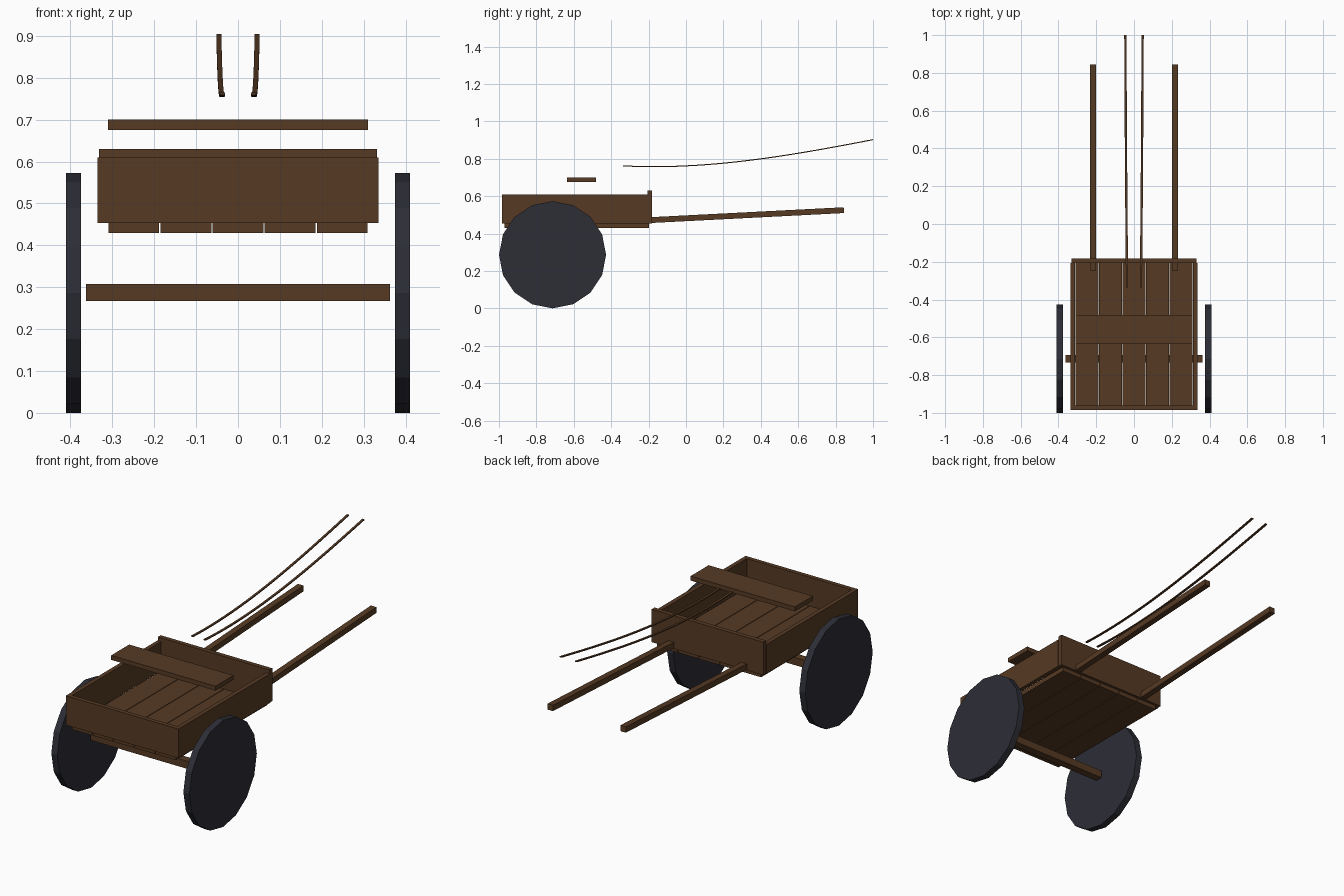
import bpy, bmesh, math
from mathutils import Vector

if "Cube" in bpy.data.objects:
    bpy.data.objects.remove(bpy.data.objects["Cube"])


def material(name, rgb):
    m = bpy.data.materials.new(name)
    m.diffuse_color = (*rgb, 1)
    m.use_nodes = True
    m.node_tree.nodes["Principled BSDF"].inputs["Base Color"].default_value = m.diffuse_color
    return m


WOOD = material("brown wood", (0.093, 0.042, 0.017))
DARK = material("dark wheel grey", (0.026, 0.027, 0.037))


def finish(name, bm, mat):
    bmesh.ops.recalc_face_normals(bm, faces=bm.faces)
    me = bpy.data.meshes.new(name)
    bm.to_mesh(me)
    bm.free()
    me.materials.append(mat)
    ob = bpy.data.objects.new(name, me)
    bpy.context.collection.objects.link(ob)
    return ob


def box(name, x, y, z, mat=WOOD):
    """Box from (min, max) ranges."""
    bm = bmesh.new()
    bmesh.ops.create_cube(bm, size=1)
    for v in bm.verts:
        v.co = [r[0] if c < 0 else r[1] for r, c in zip((x, y, z), v.co)]
    return finish(name, bm, mat)


def sweep(name, path, width, height, mat=WOOD):
    """Rectangular strip following a path that runs along y."""
    bm = bmesh.new()
    rings = []
    for i, p in enumerate(path):
        t = (path[min(i + 1, len(path) - 1)] - path[max(i - 1, 0)]).normalized()
        side = t.cross(Vector((0, 0, 1))).normalized()
        up = side.cross(t)
        rings.append([bm.verts.new(p + side * a * width / 2 + up * b * height / 2)
                      for a, b in ((-1, -1), (1, -1), (1, 1), (-1, 1))])
    for r, s in zip(rings, rings[1:]):
        for k in range(4):
            bm.faces.new((r[k], r[(k + 1) % 4], s[(k + 1) % 4], s[k]))
    bm.faces.new(rings[0])
    bm.faces.new(rings[-1])
    return finish(name, bm, mat)


# Floor planks
for i in range(5):
    cx = (i - 2) * 0.1243
    box(f"floor_plank_{i + 1}", (cx - 0.0605, cx + 0.0605), (-0.97, -0.197), (0.43, 0.455))

# Tray boards: low tail board at the front, taller board by the shafts
box("tail_board", (-0.335, 0.335), (-0.985, -0.962), (0.453, 0.61))
box("head_board", (-0.332, 0.332), (-0.207, -0.183), (0.453, 0.63))

# Seat plank and axle
box("seat", (-0.31, 0.31), (-0.635, -0.482), (0.676, 0.70))
box("axle", (-0.363, 0.363), (-0.734, -0.693), (0.267, 0.308))

R = 0.2865
for s, label in ((-1, "left"), (1, "right")):
    box(f"side_board_{label}", sorted((s * 0.312, s * 0.335)), (-0.962, -0.207), (0.453, 0.61))

    # Solid sixteen-sided wheel
    bm = bmesh.new()
    ring = [[bm.verts.new((s * x, -0.7135 + R * math.sin(a * math.pi / 8),
                           R + R * math.cos(a * math.pi / 8))) for a in range(16)]
            for x in (0.375, 0.411)]
    for k in range(16):
        n = (k + 1) % 16
        bm.faces.new((ring[0][k], ring[0][n], ring[1][n], ring[1][k]))
    for r in ring:
        bm.faces.new(r)
    finish(f"wheel_{label}", bm, DARK)

    # Pulling shaft, rising gently away from the tray
    x = s * 0.217
    sweep(f"shaft_{label}", [Vector((x, -0.245, 0.469)), Vector((x, 0.844, 0.525))], 0.033, 0.031)

    # Rein, a thin sagging strap
    ctrl = [(0.0365, -0.337, 0.762), (0.041, 0.109, 0.738),
            (0.044, 0.554, 0.8155), (0.0457, 1.0, 0.902)]
    path = []
    for i in range(25):
        t = i / 24
        w = ((1 - t) ** 3, 3 * t * (1 - t) ** 2, 3 * t * t * (1 - t), t ** 3)
        p = sum((Vector(c) * k for c, k in zip(ctrl, w)), Vector())
        path.append(Vector((s * p.x, p.y, p.z)))
    sweep(f"rein_{label}", path, 0.012, 0.0055)
